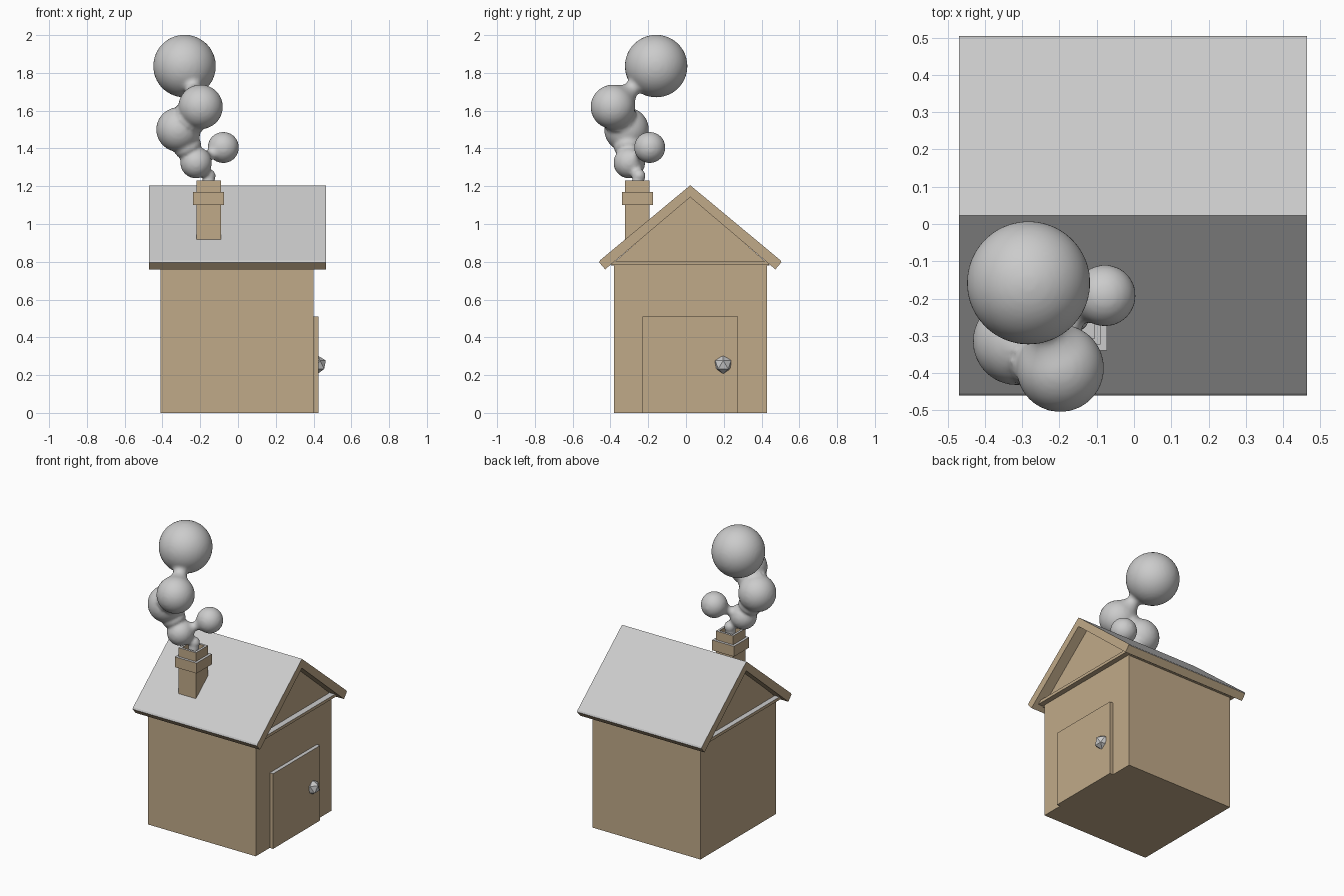
import bpy, bmesh
from mathutils import Vector, Matrix

if "Cube" in bpy.data.objects:
    bpy.data.objects.remove(bpy.data.objects["Cube"])


def material(name, rgb):
    m = bpy.data.materials.new(name)
    m.diffuse_color = (*rgb, 1)
    m.use_nodes = True
    m.node_tree.nodes["Principled BSDF"].inputs["Base Color"].default_value = m.diffuse_color
    return m


WOOD = material("tan", (0.53, 0.40, 0.25))
SNOW = material("pale_grey", (0.8, 0.8, 0.8))


def finish(name, bm, capped=True):
    """Turn bm into an object; faces looking up get the pale covering."""
    bmesh.ops.recalc_face_normals(bm, faces=bm.faces)
    bm.normal_update()
    me = bpy.data.meshes.new(name)
    if capped:
        me.materials.append(WOOD)
        me.materials.append(SNOW)
        for f in bm.faces:
            f.material_index = 1 if f.normal.z > 0.3 else 0
    bm.to_mesh(me)
    bm.free()
    ob = bpy.data.objects.new(name, me)
    bpy.context.collection.objects.link(ob)
    return ob


def box_bm(lo, hi):
    lo, hi = Vector(lo), Vector(hi)
    bm = bmesh.new()
    bmesh.ops.create_cube(bm, size=1, matrix=Matrix.Translation((lo + hi) / 2)
                          @ Matrix.Diagonal((*(hi - lo), 1)))
    return bm


def box(name, lo, hi):
    return finish(name, box_bm(lo, hi))


def prism(name, profile, x0, x1):
    """Extrude a (y, z) profile along x."""
    bm = bmesh.new()
    f = bm.faces.new([bm.verts.new((x0, y, z)) for y, z in profile])
    new = bmesh.ops.extrude_face_region(bm, geom=[f])["geom"]
    bmesh.ops.translate(bm, vec=(x1 - x0, 0, 0),
                        verts=[v for v in new if isinstance(v, bmesh.types.BMVert)])
    return finish(name, bm)


# House body, gable wall, and trim along the wall tops under the gables
box("walls", (-0.41, -0.38, 0), (0.40, 0.43, 0.785))
prism("gable", [(-0.40, 0.78), (0.445, 0.78), (0.0225, 1.15)], -0.405, 0.395)
box("gable_trim", (-0.44, -0.405, 0.785), (0.435, 0.45, 0.805))

# Pitched roof with square-cut eaves
prism("roof", [(-0.46, 0.797), (-0.455, 0.808), (0.0225, 1.205), (0.50, 0.808),
               (0.505, 0.797), (0.473, 0.76), (0.0225, 1.142), (-0.428, 0.76)],
      -0.47, 0.465)

# Door and faceted knob
box("door", (0.39, -0.23, 0), (0.425, 0.275, 0.51))
bm = bmesh.new()
bmesh.ops.create_icosphere(bm, subdivisions=1, radius=0.05,
                           matrix=Matrix.Translation((0.42, 0.197, 0.255)))
knob = finish("door_knob", bm, capped=False)
knob.data.materials.append(SNOW)

# Chimney with a hollow top and a band
bm = box_bm((-0.22, -0.323, 0.90), (-0.09, -0.193, 1.23))
bm.normal_update()
top = max(bm.faces, key=lambda f: f.calc_center_median().z)
bmesh.ops.inset_region(bm, faces=[top], thickness=0.022)
new = bmesh.ops.extrude_face_region(bm, geom=[top])["geom"]
bmesh.ops.translate(bm, vec=(0, 0, -0.05),
                    verts=[v for v in new if isinstance(v, bmesh.types.BMVert)])
if top.is_valid:
    bm.faces.remove(top)
finish("chimney", bm)
BAND_LO, BAND_HI = (-0.237, -0.34), (-0.073, -0.176)
for i, (lo, hi) in enumerate([
        (BAND_LO, (BAND_HI[0], -0.322)), ((BAND_LO[0], -0.194), BAND_HI),
        ((BAND_LO[0], -0.324), (-0.219, -0.192)),
        ((-0.091, -0.324), (BAND_HI[0], -0.192))]):
    box(f"chimney_band_{i + 1}", (*lo, 1.10), (*hi, 1.17))

# Smoke: puffs joined by waisted necks, fused by remeshing
puffs = [((-0.155, -0.25, 1.255), 0.037), ((-0.222, -0.30, 1.325), 0.084),
         ((-0.078, -0.192, 1.405), 0.083), ((-0.315, -0.315, 1.50), 0.118),
         ((-0.198, -0.387, 1.62), 0.118), ((-0.283, -0.158, 1.836), 0.166)]
necks = [(0, 1, 0.036), (1, 2, 0.028), (1, 3, 0.075), (3, 4, 0.10), (4, 5, 0.042)]
bm = bmesh.new()
for c, r in puffs + [((-0.155, -0.255, 1.215), 0.035)]:
    bmesh.ops.create_icosphere(bm, subdivisions=4, radius=r,
                               matrix=Matrix.Translation(c))


def neck(a, ra, b, rb, waist, rings=9, sides=20):
    axis = (b - a).normalized()
    a, b = a + axis * ra * 0.75, b - axis * rb * 0.75
    rot = axis.to_track_quat('Z', 'Y').to_matrix().to_4x4()
    loops = []
    for i in range(rings):
        t = i / (rings - 1)
        s = (2 * t - 1) ** 2
        r = 0.66 * (ra + (rb - ra) * t) * s + waist * (1 - s)
        loops.append(bmesh.ops.create_circle(
            bm, segments=sides, radius=r,
            matrix=Matrix.Translation(a.lerp(b, t)) @ rot)["verts"])
    for lo, hi in zip(loops, loops[1:]):
        for k in range(sides):
            n = (k + 1) % sides
            bm.faces.new((lo[k], lo[n], hi[n], hi[k]))
    bm.faces.new(loops[0][::-1])
    bm.faces.new(loops[-1])


for i, j, w in necks:
    neck(Vector(puffs[i][0]), puffs[i][1], Vector(puffs[j][0]), puffs[j][1], w)
smoke = finish("smoke", bm, capped=False)
rm = smoke.modifiers.new("fuse", 'REMESH')
rm.mode = 'VOXEL'
rm.voxel_size = 0.01
rm.use_smooth_shade = True
sm = smoke.modifiers.new("soften", 'SMOOTH')
sm.factor = 0.5
sm.iterations = 6
